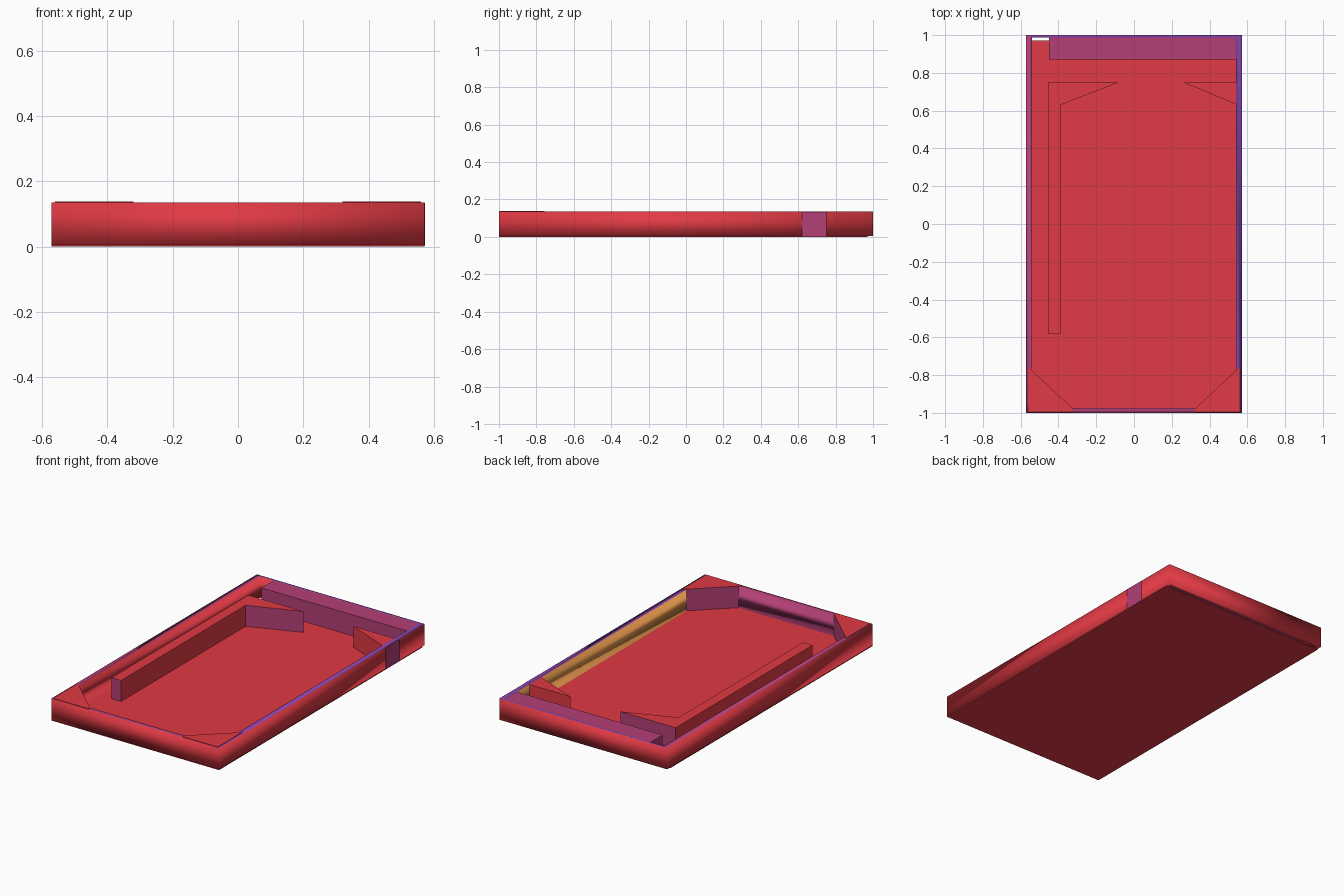
import bpy, bmesh

if "Cube" in bpy.data.objects:
    bpy.data.objects.remove(bpy.data.objects["Cube"])


def material(name, rgb):
    m = bpy.data.materials.new(name)
    m.diffuse_color = (*rgb, 1)
    m.use_nodes = True
    m.node_tree.nodes["Principled BSDF"].inputs["Base Color"].default_value = m.diffuse_color
    return m


RED, PURPLE, VIOLET, ORANGE = range(4)
MATS = [material("red", (0.75, 0.042, 0.058)),
        material("purple", (0.45, 0.050, 0.18)),
        material("violet", (0.25, 0.058, 0.42)),
        material("orange", (0.75, 0.30, 0.07))]


def finish(name, bm, rule):
    """Colour each face by a rule on its normal and centre, then link the object."""
    bmesh.ops.recalc_face_normals(bm, faces=bm.faces)
    bm.normal_update()
    for f in bm.faces:
        f.material_index = rule(f.normal, f.calc_center_median())
    me = bpy.data.meshes.new(name)
    bm.to_mesh(me)
    bm.free()
    for m in MATS:
        me.materials.append(m)
    ob = bpy.data.objects.new(name, me)
    bpy.context.collection.objects.link(ob)
    return ob


def prism(name, pts, z0, z1, rule):
    """Extrude a plan outline from z0 to z1."""
    bm = bmesh.new()
    lo = [bm.verts.new((x, y, z0)) for x, y in pts]
    hi = [bm.verts.new((x, y, z1)) for x, y in pts]
    bm.faces.new(lo[::-1])
    bm.faces.new(hi)
    n = len(pts)
    for i in range(n):
        j = (i + 1) % n
        bm.faces.new((lo[i], lo[j], hi[j], hi[i]))
    return finish(name, bm, rule)


def rect(x0, x1, y0, y1):
    return [(x0, y0), (x1, y0), (x1, y1), (x0, y1)]


# Floor plate, stopping short of the back wall to leave a slit
prism("floor", rect(-0.571, 0.571, -1, 0.971), 0, 0.005, lambda n, c: RED)

# Rim wall: one closed ring with soft shading
bm = bmesh.new()
outer, inner = rect(-0.571, 0.571, -1, 1), rect(-0.54, 0.54, -0.975, 0.987)
rings = [[bm.verts.new((x, y, z)) for x, y in loop]
         for loop, z in ((outer, 0.005), (outer, 0.135), (inner, 0.135), (inner, 0.005))]
for k in range(4):
    a, b = rings[k], rings[(k + 1) % 4]
    for i in range(4):
        j = (i + 1) % 4
        bm.faces.new((a[i], a[j], b[j], b[i]))


def wall_rule(n, c):
    if n.z > 0.5:                                    # top edge
        return VIOLET if c.x > 0.5 or c.y > 0.9 else PURPLE
    if n.x < -0.5 and c.x > 0:                       # inside of right wall
        return ORANGE
    if n.y > 0.5 and c.y < 0:                        # inside of front wall
        return PURPLE
    return RED


wall = finish("outer_wall", bm, wall_rule)
for p in wall.data.polygons:
    p.use_smooth = True

# Back block
prism("back_block", rect(-0.45, 0.54, 0.87, 0.987), 0.005, 0.134, lambda n, c: PURPLE)

# Lane divider with its angled upper guide
prism("lane_divider",
      [(-0.455, -0.58), (-0.39, -0.58), (-0.39, 0.63), (-0.08, 0.75), (-0.455, 0.75)],
      0.005, 0.134, lambda n, c: PURPLE if abs(n.y) > 0.5 else RED)

# Right guide wedge, its end showing through the outer wall
prism("right_guide", [(0.26, 0.75), (0.573, 0.62), (0.573, 0.75)], 0.003, 0.134,
      lambda n, c: PURPLE if n.x > 0.9 else RED)

# Front corner blocks
for side, s in (("left", -1), ("right", 1)):
    prism("corner_block_" + side,
          [(s * x, y) for x, y in ((0.56, -0.757), (0.56, -0.996), (0.32, -0.996), (0.32, -0.98))],
          0.005, 0.138, lambda n, c: PURPLE if n.y > 0.3 else RED)
